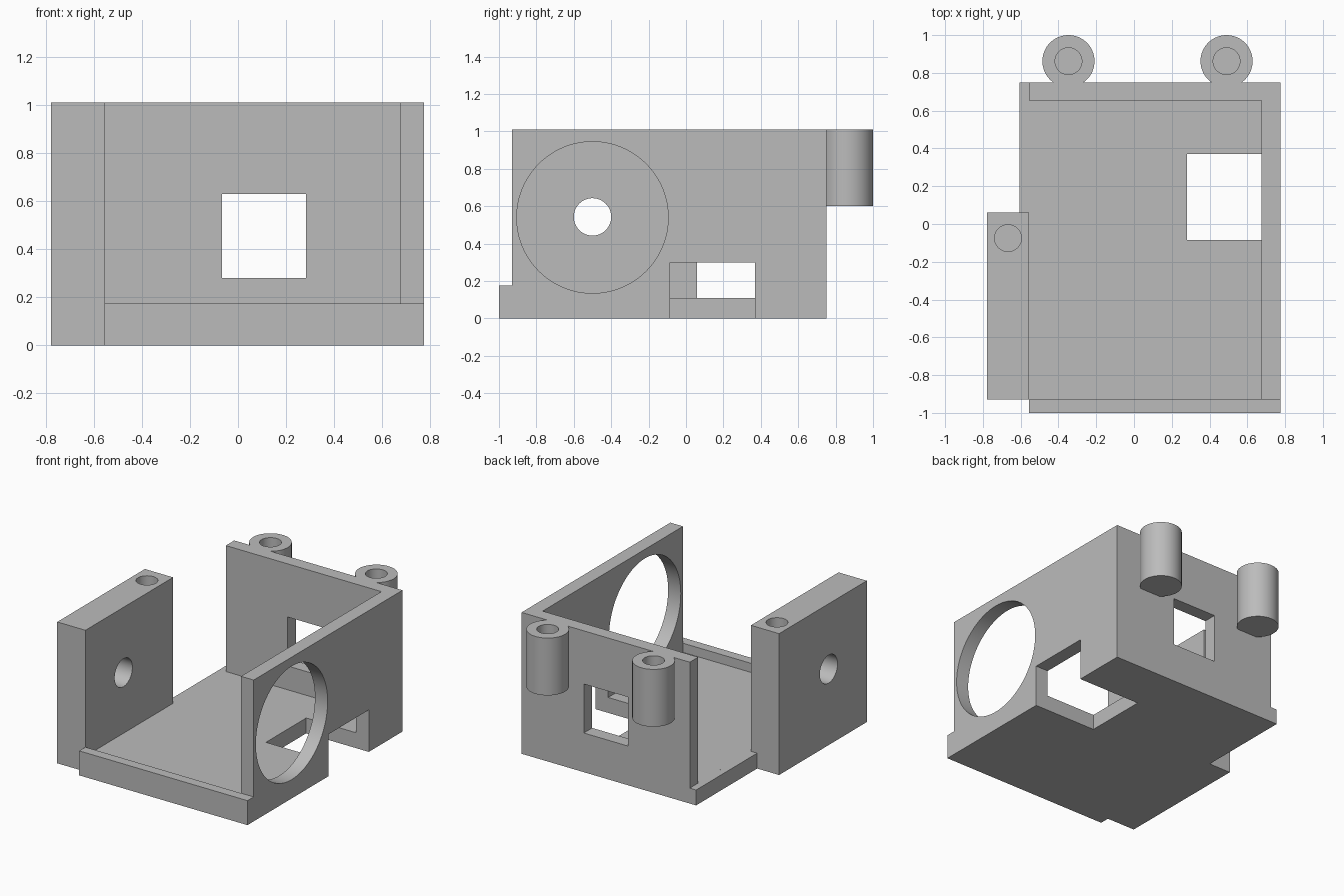
import bpy
import math
from mathutils import Vector

cube = bpy.data.objects.get("Cube")
if cube:
    bpy.data.objects.remove(cube, do_unlink=True)

grey = bpy.data.materials.new("plain grey")
grey.use_nodes = True
GREY = (0.5, 0.5, 0.5, 1)
grey.diffuse_color = GREY
grey.node_tree.nodes["Principled BSDF"].inputs["Base Color"].default_value = GREY

TOP = 1.01      # top of the walls
FLOOR = 0.11    # floor thickness
LEFT, INNER, OUTER = -0.555, 0.675, 0.775
FRONT, REAR_IN, REAR = -0.93, 0.655, 0.75


def finish(name):
    obj = bpy.context.object
    obj.name = obj.data.name = name
    bpy.ops.object.transform_apply(location=True, rotation=True, scale=True)
    obj.data.materials.append(grey)
    return obj


def box(name, low, high):
    low, high = Vector(low), Vector(high)
    bpy.ops.mesh.primitive_cube_add(size=1, location=(low + high) / 2)
    bpy.context.object.scale = high - low
    return finish(name)


def cylinder(name, centre, radius, length, axis="z", sides=64):
    turn = (0, math.pi / 2, 0) if axis == "x" else (0, 0, 0)
    bpy.ops.mesh.primitive_cylinder_add(vertices=sides, radius=radius, depth=length,
                                        location=centre, rotation=turn)
    return finish(name)


def cut(part, *cutters):
    """Subtract the cutters, then discard them."""
    for cutter in cutters:
        mod = part.modifiers.new("cut", "BOOLEAN")
        mod.operation = "DIFFERENCE"
        mod.solver = "EXACT"
        mod.object = cutter
        bpy.context.view_layer.objects.active = part
        bpy.ops.object.modifier_apply(modifier=mod.name)
        bpy.data.objects.remove(cutter, do_unlink=True)


def smooth(part):
    bpy.ops.object.select_all(action="DESELECT")
    part.select_set(True)
    bpy.context.view_layer.objects.active = part
    bpy.ops.object.shade_smooth_by_angle(angle=math.radians(30))


def port(name):
    """Square opening shared by the floor and the side wall."""
    return box(name, (0.28, -0.085, -0.1), (0.9, 0.37, 0.3))


# Floor with its rear ledge and front lip
floor = box("floor", (LEFT, FRONT, 0), (INNER, REAR_IN, FLOOR))
cut(floor, port("floor_port"))
box("floor_ledge", (-0.605, 0.06, 0), (LEFT, REAR, FLOOR))
box("front_lip", (LEFT, -1, 0), (OUTER, FRONT, 0.175))

# Thin side wall with the large round opening
side_wall = box("side_wall", (INNER, FRONT, 0), (OUTER, REAR, TOP))
cut(side_wall,
    cylinder("round_opening", (0.725, -0.5, 0.54), 0.405, 0.4, "x", 96),
    port("wall_port"))
smooth(side_wall)

# Rear wall with a square window
rear_wall = box("rear_wall", (LEFT, REAR_IN, 0), (INNER, REAR, TOP))
cut(rear_wall, box("window", (-0.067, 0.5, 0.28), (0.283, 0.9, 0.63)))

# Thick side block with a cross bore and a screw hole on top
block = box("side_block", (-0.778, FRONT, 0), (LEFT, 0.06, TOP))
cut(block,
    cylinder("cross_bore", (-0.667, -0.5, 0.543), 0.1, 0.5, "x"),
    cylinder("block_screw_hole", (-0.667, -0.075, TOP), 0.071, 0.7))
smooth(block)

# Screw posts on the back, trimmed flush to the wall
for name, x in (("right_screw_post", -0.347), ("left_screw_post", 0.49)):
    post = cylinder(name, (x, 0.862, (0.6 + TOP) / 2), 0.138, TOP - 0.6)
    cut(post,
        cylinder("post_hole", (x, 0.862, TOP), 0.071, 0.7),
        box("wall_trim", (x - 0.3, 0.5, 0.5), (x + 0.3, REAR, 1.2)))
    smooth(post)
